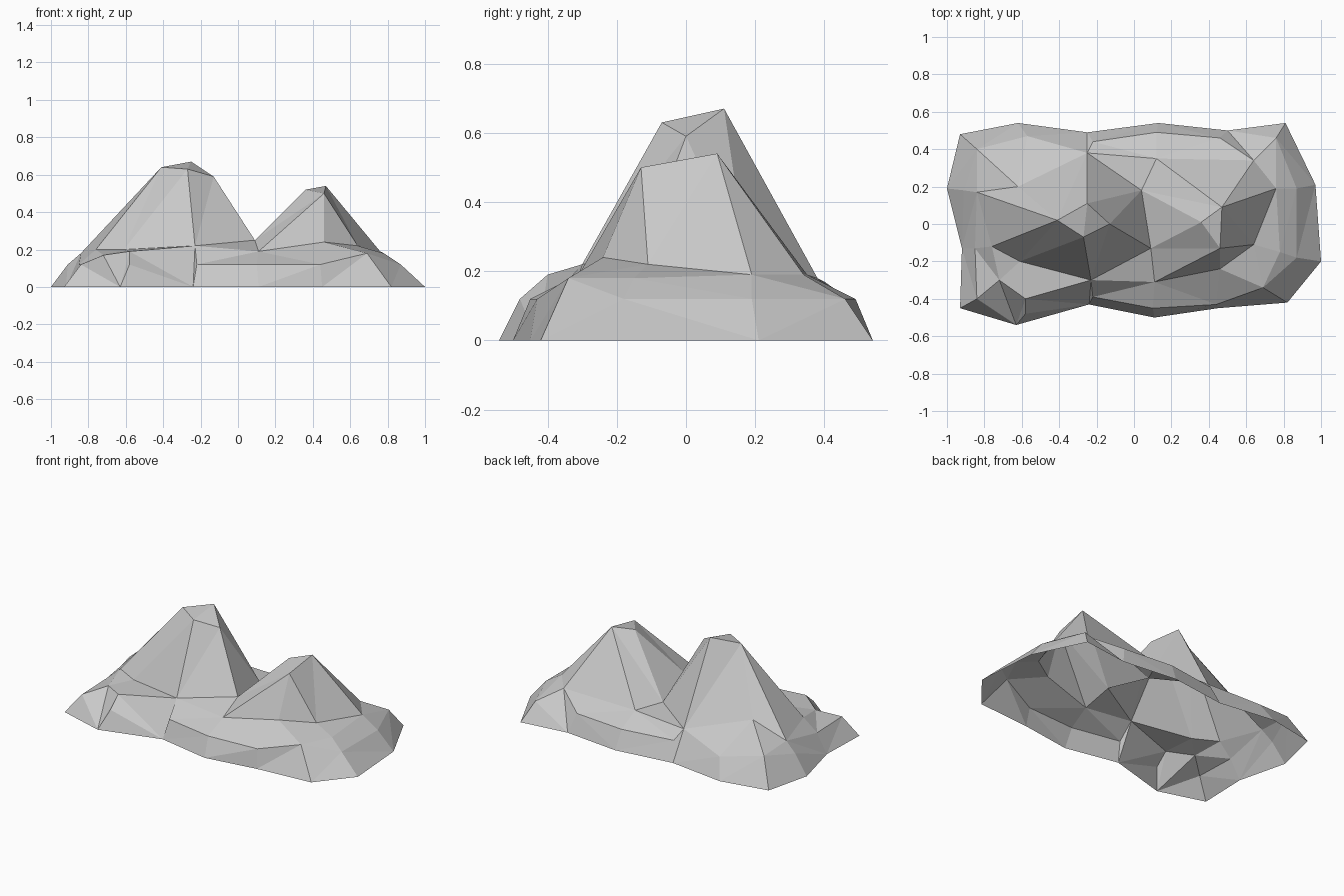
import bpy
import bmesh
from mathutils import Vector
from mathutils.geometry import delaunay_2d_cdt

cube = bpy.data.objects.get("Cube")
if cube:
    bpy.data.objects.remove(cube, do_unlink=True)

# Survey points in hundredths of a unit
foot = [(-93, 48), (-62, 54), (-25, 49), (13, 54), (50, 50), (81, 54), (97, 21), (100, -20),
        (82, -42), (45, -45), (11, -50), (-24, -43), (-63, -54), (-93, -45), (-92, -13), (-100, 19)]
ledge = [(-57, 47), (-22, 44), (12, 49), (46, 46), (76, 46), (87, 19), (87, -18),
         (44, -43), (10, -45), (-22, -39), (-58, -48), (-84, -40), (-85, -13), (-91, 18)]
shoulder = dict(
    west=(-84, 17, 18), northwest=(-84, 40, 17), hollow=(-62, 20, 27), north=(-25, 38, 18),
    pass_back=(12, 35, 19), northeast=(64, 34, 19), east=(76, 19, 19), east_rim=(78, -15, 18),
    southeast=(69, -34, 18), east_spur=(64, -11, 22), south_spur=(46, -24, 24),
    south=(11, -31, 19), gully=(-23, -30, 22), south_rim=(-58, -40, 19),
    southwest=(-72, -30, 17), west_spur=(-76, -12, 20), west_foot=(-61, -20, 20))
saddle = dict(pass_mid=(4, 18, 20), pass_front=(9, -13, 25))
summit = dict(
    tall_back=(-25, 11, 67), tall_left=(-41, 2, 64), tall_front=(-27, -7, 63),
    tall_right=(-13, 0, 59), low_back=(47, 9, 54), low_front=(46, -13, 50), low_left=(36, 1, 52))

# Creases that must stay as edges between named points
creases = [
    "tall_back tall_left tall_front tall_right tall_back north pass_mid pass_front gully west_foot",
    "tall_back pass_mid tall_right pass_front", "tall_left west hollow tall_left north",
    "tall_left west_spur west_foot tall_front gully", "west_foot south_rim", "tall_right gully",
    "north pass_back pass_mid low_left pass_front low_front low_left low_back low_front",
    "pass_back low_back pass_mid", "pass_back northeast low_back east east_spur low_front",
    "northeast east", "low_front south south_spur east_spur", "low_front south_spur",
    "pass_front south gully", "hollow northwest west", "hollow north"]


def ring_edges(start, count):
    return [(start + i, start + (i + 1) % count) for i in range(count)]


# Gather every point with its height, then the fixed edges
named = {**shoulder, **saddle, **summit}
points = [(x, y, 0) for x, y in foot] + [(x, y, 12) for x, y in ledge]
first_named = len(points)
points += named.values()
index = {name: first_named + i for i, name in enumerate(named)}
edges = ring_edges(0, len(foot))
for crease in creases:
    names = crease.split()
    edges += [(index[a], index[b]) for a, b in zip(names, names[1:])]

# Triangulate the plan inside the foot outline and lift it to height
plan = [Vector((x, y)) / 100 for x, y, z in points]
verts, _, faces, origins, _, _ = delaunay_2d_cdt(plan, edges, [], 1, 0.0001)
bm = bmesh.new()
for position, source in zip(verts, origins):
    height = points[source[0]][2] / 100 if source else 0.2
    bm.verts.new((position.x, position.y, height))
bm.verts.ensure_lookup_table()
for face in faces:
    bm.faces.new([bm.verts[i] for i in face])
bm.normal_update()
for face in bm.faces:
    if face.normal.z < 0:
        face.normal_flip()

# Open-bottomed rock shell with flat faces
mesh = bpy.data.meshes.new("twin_peak_mountain")
bm.to_mesh(mesh)
bm.free()
mountain = bpy.data.objects.new("twin_peak_mountain", mesh)
bpy.context.scene.collection.objects.link(mountain)

stone = bpy.data.materials.new("grey_stone")
stone.use_nodes = True
colour = (0.58, 0.58, 0.58, 1)
stone.diffuse_color = colour
stone.node_tree.nodes["Principled BSDF"].inputs["Base Color"].default_value = colour
mesh.materials.append(stone)
